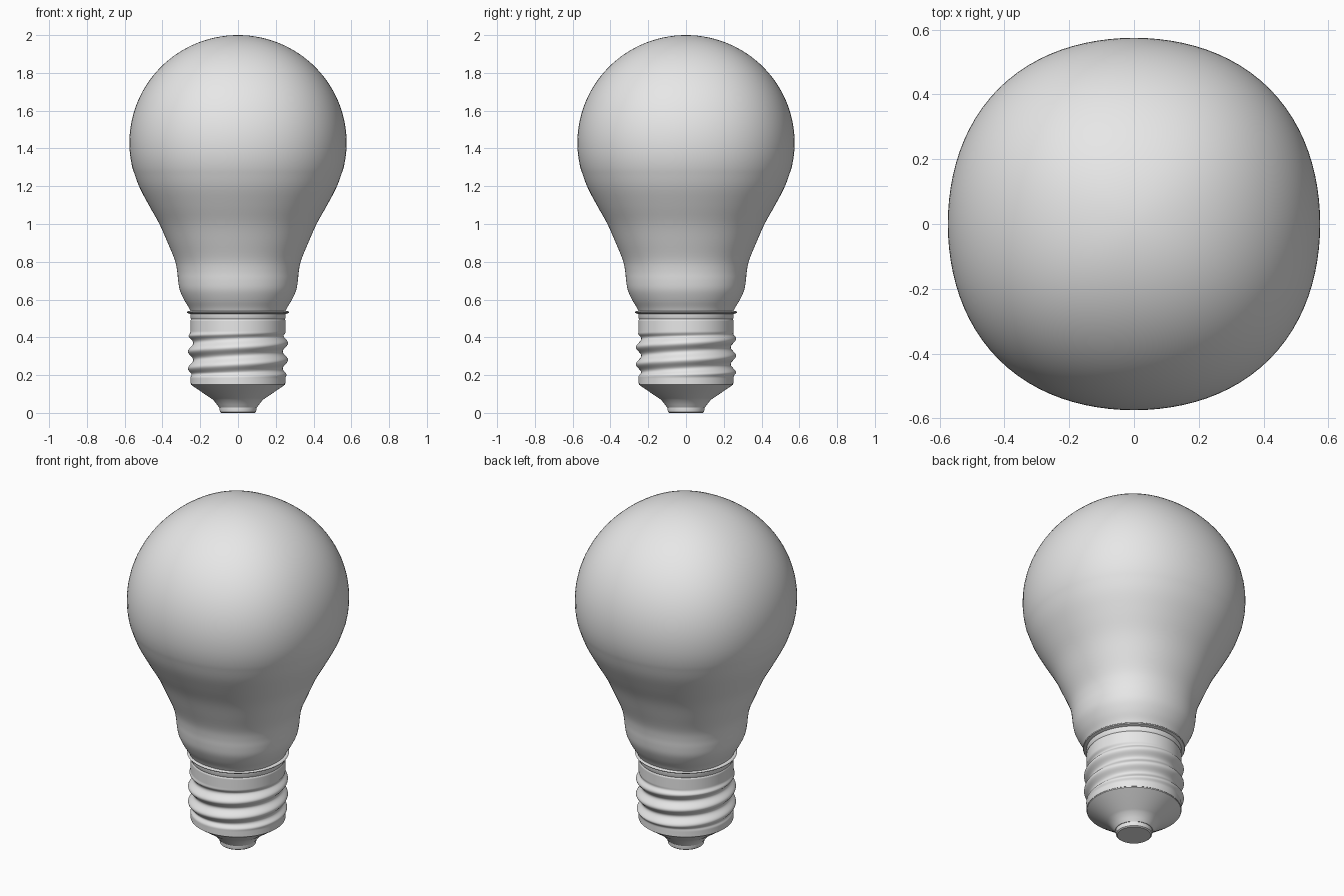
import bpy, bmesh, math
from mathutils import Vector

if "Cube" in bpy.data.objects:
    bpy.data.objects.remove(bpy.data.objects["Cube"], do_unlink=True)

grey = bpy.data.materials.new("plain grey")
grey.diffuse_color = (0.8, 0.8, 0.8, 1)
grey.use_nodes = True
grey.node_tree.nodes["Principled BSDF"].inputs["Base Color"].default_value = (0.8, 0.8, 0.8, 1)


def lathe(name, profile, radius=lambda r, a, z: r, segments=96, angle=30):
    """Revolve (r, z) points; radius() may vary r with angle and height."""
    bm = bmesh.new()
    rings = []
    for r, z in profile:
        ring = []
        for i in range(segments):
            a = 2 * math.pi * i / segments
            q = radius(r, a, z)
            ring.append(bm.verts.new((q * math.cos(a), q * math.sin(a), z)))
        rings.append(ring)
    for lo, hi in zip(rings, rings[1:]):
        for i in range(segments):
            j = (i + 1) % segments
            bm.faces.new((lo[i], lo[j], hi[j], hi[i]))
    # Close open ends; rings of zero radius merge into a pole
    for ring, (r, z) in ((rings[0], profile[0]), (rings[-1], profile[-1])):
        if r > 0.001:
            bm.faces.new(ring)
    bmesh.ops.remove_doubles(bm, verts=bm.verts, dist=0.0001)
    bmesh.ops.recalc_face_normals(bm, faces=bm.faces)
    mesh = bpy.data.meshes.new(name)
    bm.to_mesh(mesh)
    bm.free()
    mesh.materials.append(grey)
    obj = bpy.data.objects.new(name, mesh)
    bpy.context.collection.objects.link(obj)
    bpy.ops.object.select_all(action='DESELECT')
    obj.select_set(True)
    bpy.context.view_layer.objects.active = obj
    bpy.ops.object.shade_smooth_by_angle(angle=math.radians(angle))
    return obj


def smooth_path(points, steps=4):
    """Catmull-Rom curve through the points."""
    p = [Vector(q) for q in points]
    p = [2 * p[0] - p[1]] + p + [2 * p[-1] - p[-2]]
    out = []
    for a, b, c, d in zip(p, p[1:], p[2:], p[3:]):
        for k in range(steps):
            t = k / steps
            out.append(0.5 * (2 * b + (c - a) * t + (2 * a - 5 * b + 4 * c - d) * t ** 2
                              + (3 * b - a - 3 * c + d) * t ** 3))
    return [tuple(q) for q in out] + [tuple(p[-2])]


# Glass envelope: rounded crown over a tapering neck, slightly squared in plan
neck = smooth_path([(0.25, 0.535), (0.262, 0.56), (0.286, 0.60), (0.308, 0.65),
                    (0.317, 0.70), (0.322, 0.75), (0.335, 0.81), (0.372, 0.90),
                    (0.416, 1.0), (0.472, 1.1), (0.524, 1.2), (0.560, 1.3)])
crown = [(0.575 * math.cos(t), 1.43 + 0.57 * math.sin(t))
         for t in [math.radians(-8 + 98 * i / 32) for i in range(33)]]
lathe("glass_bulb", neck + crown,
      lambda r, a, z: r * (1 + 0.0143 * (1 - math.cos(4 * a))), angle=60)

# Thin lip where the glass meets the cap
lathe("cap_lip", [(0.24, 0.522), (0.254, 0.524), (0.268, 0.529), (0.271, 0.534),
                  (0.266, 0.538), (0.24, 0.540)])

# Screw cap with a helical thread pressed into its wall
PITCH = 0.09


def ramp(z, a, b):
    t = max(0.0, min(1.0, (z - a) / (b - a)))
    return t * t * (3 - 2 * t)


def thread(r, a, z):
    turn = a / (2 * math.pi)
    wave = 0.251 + 0.014 * math.cos(2 * math.pi * ((z - 0.37) / PITCH - turn))
    mask = ramp(z, 0.185, 0.215) * (1 - ramp(z, 0.40, 0.43))
    return r + (wave - r) * mask


wall = [(0.252, 0.155 + 0.335 * i / 72) for i in range(73)]
lathe("screw_cap", wall + [(0.248, 0.496), (0.252, 0.503), (0.252, 0.528)], thread, angle=40)

# Insulating cone under the cap
lathe("insulator", [(0.25, 0.156), (0.25, 0.150), (0.145, 0.078), (0.132, 0.070),
                    (0.112, 0.045), (0.100, 0.028)][::-1], angle=20)

# Bottom contact
lathe("contact", [(0.088, 0.0), (0.095, 0.005), (0.097, 0.014), (0.097, 0.030)])
